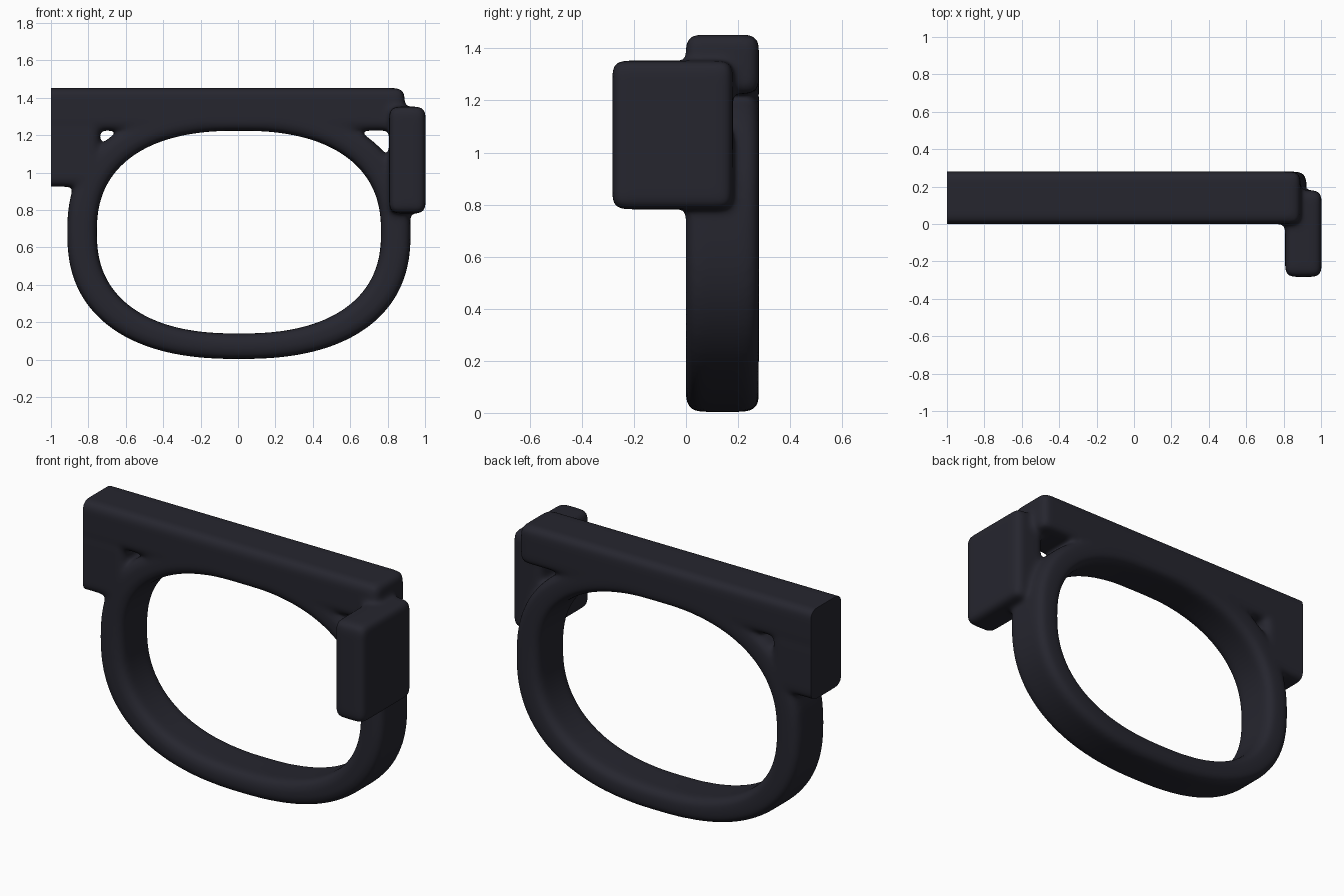
import bpy, bmesh, math
from mathutils import Vector

if "Cube" in bpy.data.objects:
    bpy.data.objects.remove(bpy.data.objects["Cube"])

mat = bpy.data.materials.new("dark_charcoal")
mat.diffuse_color = (0.019, 0.019, 0.028, 1)
mat.use_nodes = True
mat.node_tree.nodes["Principled BSDF"].inputs["Base Color"].default_value = mat.diffuse_color


def round_edges(bm, r):
    edges = [e for e in bm.edges if e.calc_face_angle(0) > 0.8]
    bmesh.ops.bevel(bm, geom=edges, offset=r, segments=4, profile=0.5, affect='EDGES')


def add_object(name, bm):
    bmesh.ops.recalc_face_normals(bm, faces=bm.faces)
    me = bpy.data.meshes.new(name)
    bm.to_mesh(me)
    bm.free()
    ob = bpy.data.objects.new(name, me)
    bpy.context.collection.objects.link(ob)
    return ob


def block(name, lo, hi, r=0.04):
    lo, hi = Vector(lo), Vector(hi)
    bm = bmesh.new()
    bmesh.ops.create_cube(bm, size=1)
    for v in bm.verts:
        v.co = (lo + hi) / 2 + v.co * (hi - lo)
    round_edges(bm, r)
    return add_object(name, bm)


def oval(t, a, b, y, n=2.4):
    c, s = math.cos(t), math.sin(t)
    k = (abs(c / a) ** n + abs(s / b) ** n) ** (-1 / n)
    return (0.005 + k * c, y, 0.682 + k * s)


# oval grip ring
bm = bmesh.new()
N = 128
rows = []
for i in range(N):
    t = 2 * math.pi * i / N
    rows.append([bm.verts.new(oval(t, a, b, y)) for a, b, y in
                 ((0.918, 0.678, 0), (0.918, 0.678, 0.28),
                  (0.76, 0.542, 0.28), (0.76, 0.542, 0))])
for i in range(N):
    p, q = rows[i], rows[(i + 1) % N]
    for j in range(4):
        bm.faces.new((p[j], q[j], q[(j + 1) % 4], p[(j + 1) % 4]))
bmesh.ops.recalc_face_normals(bm, faces=bm.faces)
round_edges(bm, 0.05)
ring = add_object("handle_frame", bm)

# top rail, left mounting block, right offset block
parts = [
    block("top_rail", (-1.15, 0, 1.225), (0.89, 0.28, 1.452)),
    block("left_block", (-1.15, 0, 0.925), (-0.74, 0.28, 1.27)),
    block("right_block", (0.808, -0.283, 0.782), (1.003, 0.18, 1.353)),
]

# fuse everything into one softly filleted body
bpy.ops.object.select_all(action='DESELECT')
for ob in parts + [ring]:
    ob.select_set(True)
bpy.context.view_layer.objects.active = ring
bpy.ops.object.join()
rm = ring.modifiers.new("fuse", 'REMESH')
rm.mode = 'VOXEL'
rm.voxel_size = 0.012
sm = ring.modifiers.new("fillet", 'SMOOTH')
sm.factor = 0.5
sm.iterations = 24
for name in ("fuse", "fillet"):
    bpy.ops.object.modifier_apply(modifier=name)

# flat cut at the left end
bm = bmesh.new()
bm.from_mesh(ring.data)
cut = bmesh.ops.bisect_plane(bm, geom=bm.verts[:] + bm.edges[:] + bm.faces[:],
                             plane_co=(-1, 0, 0), plane_no=(-1, 0, 0), clear_outer=True)
bmesh.ops.holes_fill(bm, edges=[e for e in bm.edges if e.is_boundary], sides=0)
bm.to_mesh(ring.data)
bm.free()

ring.data.materials.clear()
ring.data.materials.append(mat)
bpy.ops.object.shade_smooth_by_angle(angle=math.radians(40))
